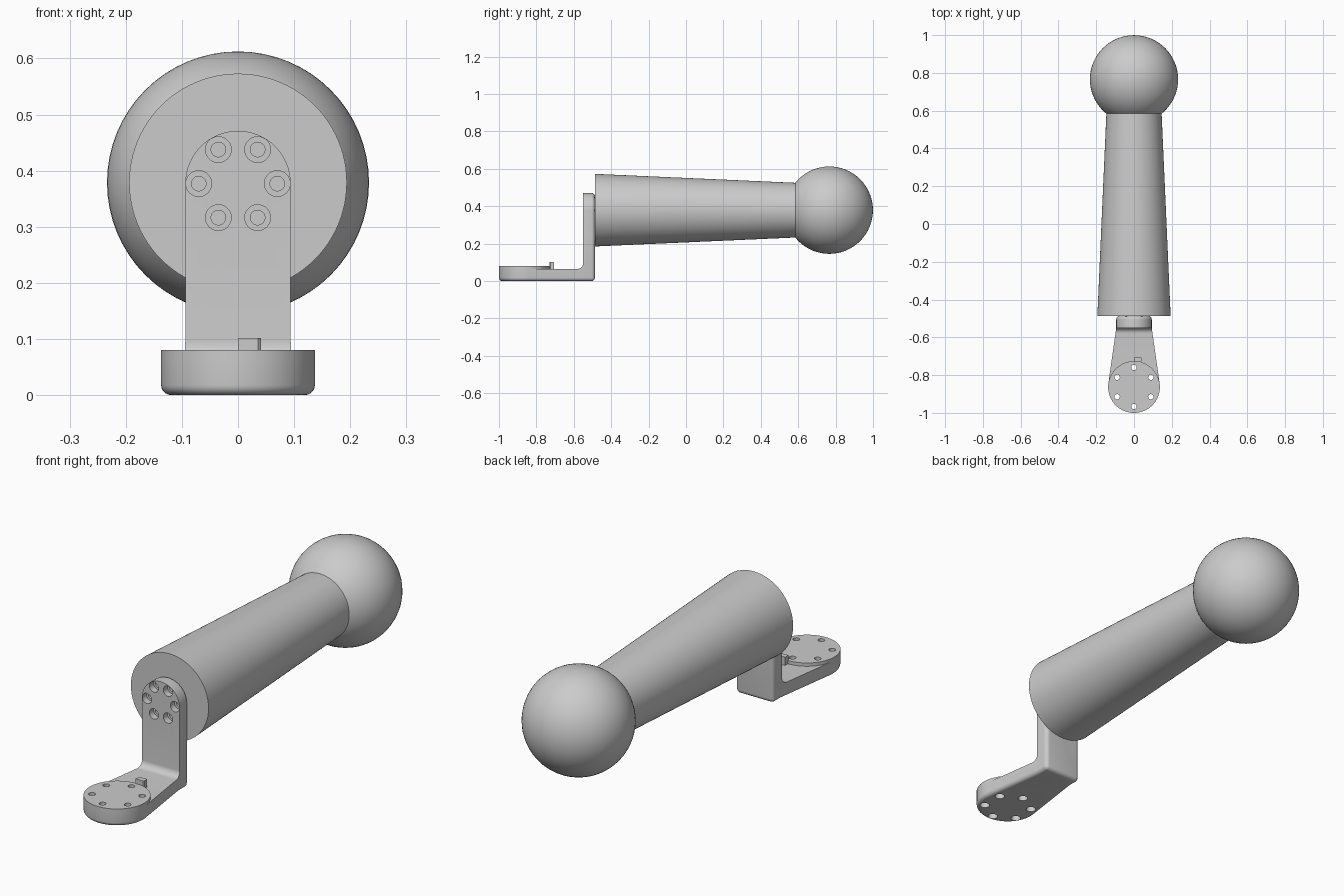
import bpy, bmesh, math
from mathutils import Vector, Matrix

if "Cube" in bpy.data.objects:
    bpy.data.objects.remove(bpy.data.objects["Cube"])

gray = bpy.data.materials.new("plain gray")
gray.use_nodes = True
gray.diffuse_color = (0.6, 0.6, 0.6, 1)
gray.node_tree.nodes["Principled BSDF"].inputs["Base Color"].default_value = (0.6, 0.6, 0.6, 1)

AXIS_Z = 0.379           # height of the handle axis
DISC_Y, DISC_R = -0.863, 0.137
BACK, FRONT = -0.487, -0.55   # upright plate
HALF, FOOT_TOP = 0.094, 0.065
TO_Y = Matrix.Rotation(-math.pi / 2, 4, 'X')


def make(name, bm):
    bmesh.ops.recalc_face_normals(bm, faces=bm.faces)
    mesh = bpy.data.meshes.new(name)
    bm.to_mesh(mesh)
    bm.free()
    mesh.materials.append(gray)
    ob = bpy.data.objects.new(name, mesh)
    bpy.context.collection.objects.link(ob)
    return ob


def prism(name, points, depth):
    """Extrude a closed 3D outline along a vector."""
    bm = bmesh.new()
    face = bm.faces.new([bm.verts.new(p) for p in points])
    new = bmesh.ops.extrude_face_region(bm, geom=[face])["geom"]
    bmesh.ops.translate(bm, vec=Vector(depth),
                        verts=[v for v in new if isinstance(v, bmesh.types.BMVert)])
    return make(name, bm)


def cylinders(name, specs, rotation=Matrix(), sides=32):
    """Cylinders or cones from (centre, radius1, radius2, length)."""
    bm = bmesh.new()
    for centre, r1, r2, length in specs:
        bmesh.ops.create_cone(bm, cap_ends=True, segments=sides, radius1=r1, radius2=r2,
                              depth=length, matrix=Matrix.Translation(centre) @ rotation)
    return make(name, bm)


def boolean(ob, tool, operation):
    tool.hide_render = True
    mod = ob.modifiers.new(operation, 'BOOLEAN')
    mod.operation, mod.object, mod.solver = operation, tool, 'EXACT'
    bpy.ops.object.select_all(action='DESELECT')
    bpy.context.view_layer.objects.active = ob
    ob.select_set(True)
    bpy.ops.object.modifier_apply(modifier=mod.name)


def arc(cx, cy, r, start, end, steps):
    angles = [math.radians(start + (end - start) * i / steps) for i in range(steps + 1)]
    return [(cx + r * math.cos(a), cy + r * math.sin(a)) for a in angles]


def ring(r, start):
    return arc(0, 0, r, start, start + 300, 5)


def smooth(ob):
    bpy.ops.object.select_all(action='DESELECT')
    bpy.context.view_layer.objects.active = ob
    ob.select_set(True)
    bpy.ops.object.shade_smooth_by_angle(angle=math.radians(30))


# Bracket: L-shaped section trimmed by its plan and front outlines
section = [(-1.1, 0), (BACK, 0), (BACK, 0.6), (FRONT, 0.6)]
section += arc(FRONT - 0.03, FOOT_TOP + 0.03, 0.03, 0, -90, 8) + [(-1.1, FOOT_TOP)]
bracket = prism("bracket", [(-0.3, y, z) for y, z in section], (0.6, 0, 0))

plan = arc(0, DISC_Y, DISC_R, 8.1, -188.1, 48)
plan += [(-HALF, FRONT), (-HALF, BACK), (HALF, BACK), (HALF, FRONT)]
plan_tool = prism("plan_cutter", [(x, y, -0.1) for x, y in plan], (0, 0, 0.8))
arch = arc(0, 0.377, HALF, 0, 180, 32)
arch += [(-HALF - 0.005, 0.12), (-0.2, 0.1), (-0.2, -0.1), (0.2, -0.1), (0.2, 0.1), (HALF + 0.005, 0.12)]
arch_tool = prism("arch_cutter", [(x, -1.2, z) for x, z in arch], (0, 1, 0))
for tool in (plan_tool, arch_tool):
    boolean(bracket, tool, 'INTERSECT')

# Round the underside and back rims
bm = bmesh.new()
bm.from_mesh(bracket.data)
bmesh.ops.remove_doubles(bm, verts=bm.verts, dist=1e-5)
bmesh.ops.dissolve_limit(bm, angle_limit=0.01, verts=bm.verts, edges=bm.edges)


def on_rim(e):
    low = all(v.co.z < 1e-4 for v in e.verts)
    rear = all(v.co.y > BACK - 1e-4 for v in e.verts)
    return (low or rear) and len(e.link_faces) == 2 and e.calc_face_angle() > 0.5


bmesh.ops.bevel(bm, geom=[e for e in bm.edges if on_rim(e)], offset=0.018,
                segments=5, profile=0.5, affect='EDGES', clamp_overlap=True)
bm.to_mesh(bracket.data)
bm.free()

# Raised mounting disc on the foot
disc = cylinders("mounting_disc", [((0, DISC_Y, 0.07), DISC_R, DISC_R, 0.02)], sides=88)

# Screw holes: recessed from below in the foot, from the front in the upright
foot_holes = [(x, DISC_Y + y) for x, y in ring(0.103, 30)]
plate_holes = [(x, 0.377 + z) for x, z in ring(0.07, 0)]
foot_bores = cylinders("foot_hole_cutter", [((x, y, 0.05), 0.014, 0.014, 0.2) for x, y in foot_holes])
foot_sinks = cylinders("foot_recess_cutter", [((x, y, 0), 0.021, 0.021, 0.08) for x, y in foot_holes])
plate_bores = cylinders("plate_hole_cutter",
                        [((x, -0.52, z), 0.013, 0.013, 0.2) for x, z in plate_holes], TO_Y)
plate_sinks = cylinders("plate_recess_cutter",
                        [((x, FRONT, z), 0.023, 0.023, 0.06) for x, z in plate_holes], TO_Y)
for tool in (foot_bores, foot_sinks, plate_bores, plate_sinks):
    boolean(bracket, tool, 'DIFFERENCE')
boolean(disc, foot_bores, 'DIFFERENCE')

# Locating peg behind the disc
peg_outline = [(0, -0.73), (0.036, -0.73), (0.041, -0.725), (0.041, -0.706), (0, -0.706)]
prism("locating_peg", [(x, y, 0.06) for x, y in peg_outline], (0, 0, 0.042))

# Tapered handle and ball end
handle = cylinders("handle", [((0, 0.0515, AXIS_Z), 0.194, 0.146, 1.077)], TO_Y, 96)
bm = bmesh.new()
bmesh.ops.create_uvsphere(bm, u_segments=64, v_segments=32, radius=0.2335,
                          matrix=Matrix.Translation((0, 0.766, AXIS_Z)))
ball = make("ball_end", bm)

for part in (bracket, disc, handle, ball):
    smooth(part)
for ob in list(bpy.data.objects):
    if ob.name.endswith("_cutter"):
        bpy.data.objects.remove(ob)
